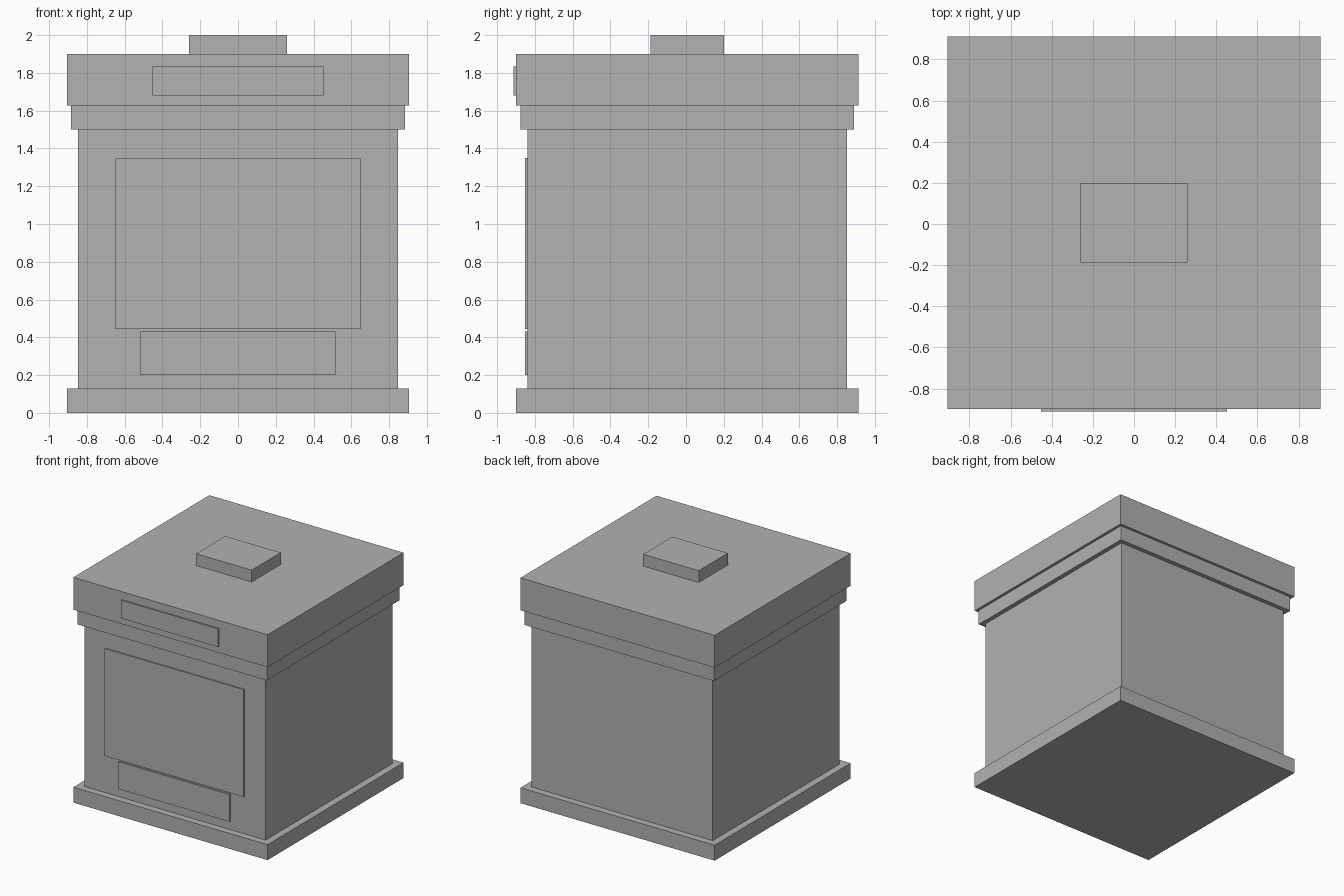
import bpy

# Remove the default object
cube = bpy.data.objects.get("Cube")
if cube:
    bpy.data.objects.remove(cube, do_unlink=True)

# Single plain grey material
GREY = (0.445, 0.445, 0.445, 1.0)
grey = bpy.data.materials.new("plain grey")
grey.use_nodes = True
grey.diffuse_color = GREY
grey.node_tree.nodes["Principled BSDF"].inputs["Base Color"].default_value = GREY

CENTRE_Y = 0.006  # body centre, shifted back by half the front plate depth
PLATE = 0.012     # how far the front plates stand out


def box(name, half_x, y0, y1, z0, z1):
    """Box centred on x = 0 between the given y and z limits."""
    bpy.ops.mesh.primitive_cube_add(size=1)
    ob = bpy.context.object
    ob.name = ob.data.name = name
    for v in ob.data.vertices:
        v.co.x *= 2 * half_x
        v.co.y = y1 if v.co.y > 0 else y0
        v.co.z = z1 if v.co.z > 0 else z0
    ob.data.materials.append(grey)
    return ob


# Stacked main parts: name, half width, half depth, bottom, top
for name, hx, hy, z0, z1 in [
    ("base_plinth", 0.906, 0.906, 0.0, 0.13),
    ("body", 0.846, 0.846, 0.13, 1.50),
    ("collar", 0.883, 0.883, 1.50, 1.627),
    ("lid", 0.906, 0.906, 1.627, 1.90),
    ("lid_handle", 0.259, 0.194, 1.90, 2.0),
]:
    box(name, hx, CENTRE_Y - hy, CENTRE_Y + hy, z0, z1)

# Raised plates on the front: name, half width, depth of wall behind, bottom, top
for name, hx, wall, z0, z1 in [
    ("lid_front_plate", 0.453, 0.906, 1.68, 1.833),
    ("front_panel", 0.648, 0.846, 0.445, 1.35),
    ("lower_front_panel", 0.517, 0.846, 0.20, 0.43),
]:
    front = CENTRE_Y - wall
    box(name, hx, front - PLATE, front + 0.004, z0, z1)
